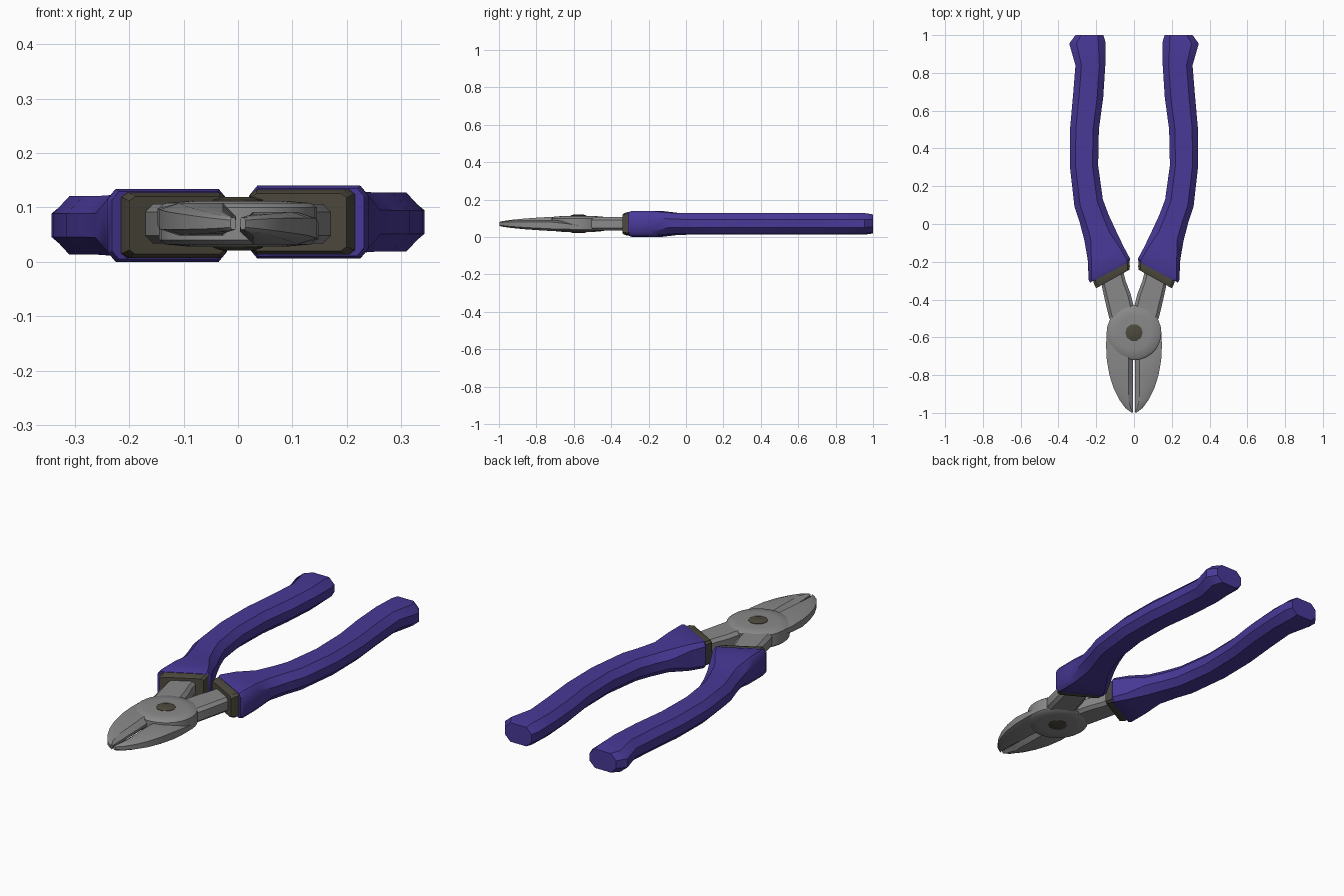
import bpy, bmesh, math
from mathutils import Matrix

if "Cube" in bpy.data.objects:
    bpy.data.objects.remove(bpy.data.objects["Cube"])

MID = 0.07  # height of the pivot plane


def material(name, rgb):
    m = bpy.data.materials.new(name)
    m.diffuse_color = (*rgb, 1)
    m.use_nodes = True
    m.node_tree.nodes["Principled BSDF"].inputs["Base Color"].default_value = m.diffuse_color
    return m


purple = material("purple_grip", (0.065, 0.04, 0.31))
dark = material("dark_metal", (0.075, 0.067, 0.048))
steel = material("steel", (0.25, 0.25, 0.25))


def loft(name, rings, mat, turned, angle=40):
    """Skin closed rings of points; turned = half turn about the long axis."""
    bm = bmesh.new()
    loops = [[bm.verts.new(p) for p in r] for r in rings]
    n = len(loops[0])
    for a, b in zip(loops, loops[1:]):
        for i in range(n):
            j = (i + 1) % n
            bm.faces.new((a[i], a[j], b[j], b[i]))
    bm.faces.new(loops[0])
    bm.faces.new(loops[-1])
    if turned:
        bm.transform(Matrix.Rotation(math.pi, 4, 'Y'))
    bm.transform(Matrix.Translation((0, 0, MID)))
    bmesh.ops.recalc_face_normals(bm, faces=bm.faces)
    me = bpy.data.meshes.new(name)
    bm.to_mesh(me)
    bm.free()
    me.materials.append(mat)
    ob = bpy.data.objects.new(name, me)
    bpy.context.collection.objects.link(ob)
    bpy.context.view_layer.objects.active = ob
    ob.select_set(True)
    bpy.ops.object.shade_smooth_by_angle(angle=math.radians(angle))
    ob.select_set(False)
    return ob


def octagon(ax, ay, bx, by, h, c=0.2, v=0.4, dz=0.0):
    """Chamfered section between inner plan point a and outer plan point b."""
    uz = [(c, -1), (1 - c, -1), (1, -v), (1, v), (1 - c, 1), (c, 1), (0, v), (0, -v)]
    return [(ax + (bx - ax) * u, ay + (by - ay) * u, dz + h * z) for u, z in uz]


def jaw_ring(y, w, top, bot, edge=0.004):
    """Jaw section with a bevelled cutting edge at the centre line."""
    r = min(0.028, w * 0.4)
    m = (top + bot) / 2
    return [(-w, y, m + (bot - m) * .6), (-w, y, m + (top - m) * .6), (-w * .75, y, top),
            (-r, y, top), (-edge, y, m + .006), (-edge, y, m - .006),
            (-r, y, bot), (-w * .75, y, bot)]


def disc_ring(r, z, y=-0.575, n=28):
    return [(r * math.cos(2 * math.pi * i / n), y + r * math.sin(2 * math.pi * i / n), z)
            for i in range(n)]


for side, turned in (("right", False), ("left", True)):
    # padded handle
    grip = [(0.025, -0.20, 0.232, -0.31, .062, .06, .75),
            (0.02, -0.185, 0.24, -0.295, .067, .07, .72),
            (0.055, -0.12, 0.245, -0.19, .066, .1, .65),
            (0.098, -0.03, 0.262, -0.09, .056),
            (0.135, 0.05, 0.288, 0.01, .054),
            (0.165, 0.13, 0.315, 0.09, .054),
            (0.19, 0.31, 0.34, 0.31, .054),
            (0.186, 0.50, 0.338, 0.51, .054),
            (0.163, 0.67, 0.322, 0.69, .054),
            (0.152, 0.84, 0.31, 0.84, .054),
            (0.15, 0.96, 0.343, 0.955, .054),
            (0.162, 1.0, 0.31, 1.0, .048)]
    loft(side + "_grip", [octagon(*g, dz=.003) for g in grip], purple, turned)
    # dark collar at the front of the handle
    collar = [(0.027, -0.19, 0.22, -0.28, .06, .06, .85),
              (0.022, -0.222, 0.212, -0.318, .06, .06, .85),
              (0.024, -0.242, 0.2, -0.34, .053, .06, .85)]
    loft(side + "_collar", [octagon(*c, dz=.003) for c in collar], dark, turned, 25)
    # steel shank from the collar to the pivot
    shank = [(0.065, -0.22, 0.175, -0.29, .036),
             (0.045, -0.30, 0.168, -0.34, .036),
             (0.018, -0.37, 0.15, -0.42, .036),
             (0.003, -0.43, 0.132, -0.495, .036),
             (-0.01, -0.48, 0.115, -0.53, .034)]
    loft(side + "_shank", [octagon(*s, c=.12, v=.6) for s in shank], steel, turned, 30)
    # round joint plate
    plate = [disc_ring(.145, 0), disc_ring(.145, .03), disc_ring(.135, .038), disc_ring(.09, .042)]
    loft(side + "_joint_plate", plate, steel, turned)
    # jaw on the opposite side of the centre line
    jaw = [(-0.57, .144, .037, .002), (-0.64, .148, .038, -.012), (-0.72, .144, .038, -.022),
           (-0.80, .130, .033, -.022), (-0.87, .108, .028, -.02), (-0.93, .078, .022, -.018),
           (-0.975, .045, .016, -.015), (-0.998, .014, .011, -.011)]
    loft(side + "_jaw", [jaw_ring(*j) for j in jaw], steel, turned, 30)

# pivot rivet
loft("pivot_rivet", [disc_ring(r, z, n=10) for r, z in
     ((.03, -.049), (.046, -.044), (.046, .044), (.03, .049))], dark, False, 25)
